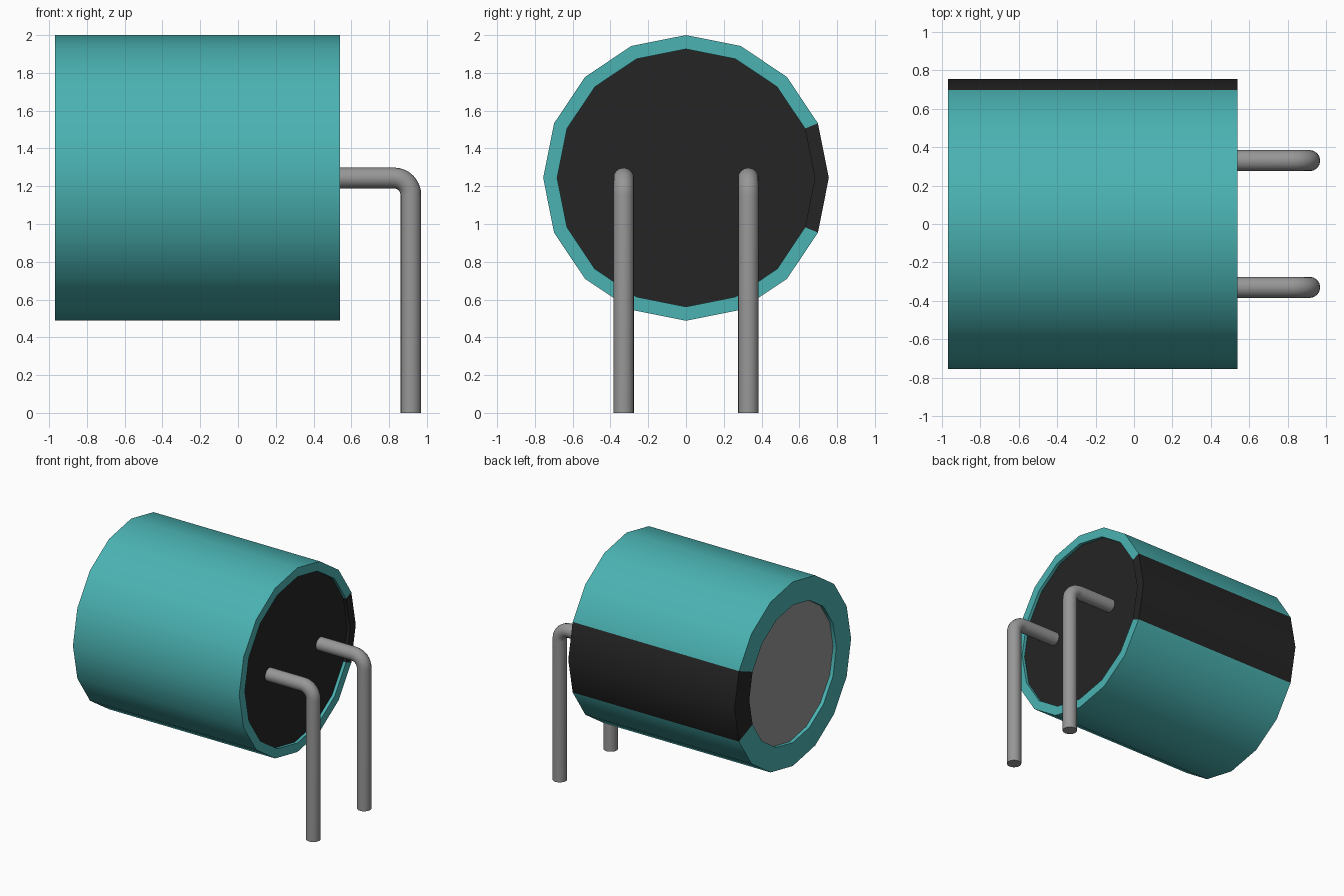
import bpy, bmesh, math
from mathutils import Vector

if "Cube" in bpy.data.objects:
    bpy.data.objects.remove(bpy.data.objects["Cube"], do_unlink=True)

AXIS_Z = 1.244      # height of the can's axis
SIDES = 16


def material(name, rgb):
    m = bpy.data.materials.new(name)
    m.use_nodes = True
    m.diffuse_color = (*rgb, 1)
    m.node_tree.nodes["Principled BSDF"].inputs["Base Color"].default_value = (*rgb, 1)
    return m


teal = material("teal sleeve", (0.07, 0.45, 0.45))
black = material("black", (0.018, 0.018, 0.018))
metal = material("grey metal", (0.31, 0.31, 0.31))


def finish(name, bm, mats):
    mesh = bpy.data.meshes.new(name)
    bm.to_mesh(mesh)
    bm.free()
    for m in mats:
        mesh.materials.append(m)
    ob = bpy.data.objects.new(name, mesh)
    bpy.context.collection.objects.link(ob)
    bpy.ops.object.select_all(action='DESELECT')
    ob.select_set(True)
    bpy.context.view_layer.objects.active = ob
    bpy.ops.object.shade_smooth_by_angle(angle=math.radians(35))
    return ob


def ring(bm, centre, u, v, radius, sides):
    """Circle of vertices around centre in the plane of u and v."""
    return [bm.verts.new(centre + radius * (math.cos(a) * u + math.sin(a) * v))
            for a in (2 * math.pi * i / sides for i in range(sides))]


def bridge(bm, r0, r1):
    n = len(r0)
    return [bm.faces.new((r0[i], r0[(i + 1) % n], r1[(i + 1) % n], r1[i])) for i in range(n)]


X, Y, Z = Vector((1, 0, 0)), Vector((0, 1, 0)), Vector((0, 0, 1))

# Sleeve: outer wall, end rims and shallow recess walls, with a stripe at the back
bm = bmesh.new()
profile = [(-0.94, 0.565), (-0.97, 0.565), (-0.97, 0.756),
           (0.54, 0.756), (0.54, 0.682), (0.515, 0.682)]
rings = [ring(bm, Vector((x, 0, AXIS_Z)), Y, Z, r, SIDES) for x, r in profile]
for r0, r1 in zip(rings, rings[1:]):
    for i, f in enumerate(bridge(bm, r0, r1)):
        f.material_index = 1 if i in (0, SIDES - 1) else 0
finish("sleeve", bm, [teal, black])

# End discs set into the sleeve
for name, x, r, mat in (("can_end", -0.94, 0.565, metal), ("rubber_seal", 0.515, 0.682, black)):
    bm = bmesh.new()
    verts = ring(bm, Vector((x, 0, AXIS_Z)), Y, Z, r, SIDES)
    bm.faces.new(verts if x > 0 else verts[::-1])
    finish(name, bm, [mat])

# Bent wire leads
LEAD_X, LEAD_R, BEND, STEPS = 0.915, 0.055, 0.09, 8
for name, y in (("left_lead", 0.33), ("right_lead", -0.33)):
    stations = [(0.50, AXIS_Z, 0)]
    for k in range(STEPS + 1):
        t = math.pi / 2 * k / STEPS
        stations.append((LEAD_X - BEND + BEND * math.sin(t),
                         AXIS_Z - BEND + BEND * math.cos(t), t))
    stations.append((LEAD_X, 0, math.pi / 2))
    bm = bmesh.new()
    rings = [ring(bm, Vector((x, y, z)), Y, X * math.sin(t) + Z * math.cos(t), LEAD_R, 16)
             for x, z, t in stations]
    for r0, r1 in zip(rings, rings[1:]):
        bridge(bm, r0, r1)
    bm.faces.new(rings[0][::-1])
    bm.faces.new(rings[-1])
    finish(name, bm, [metal])
